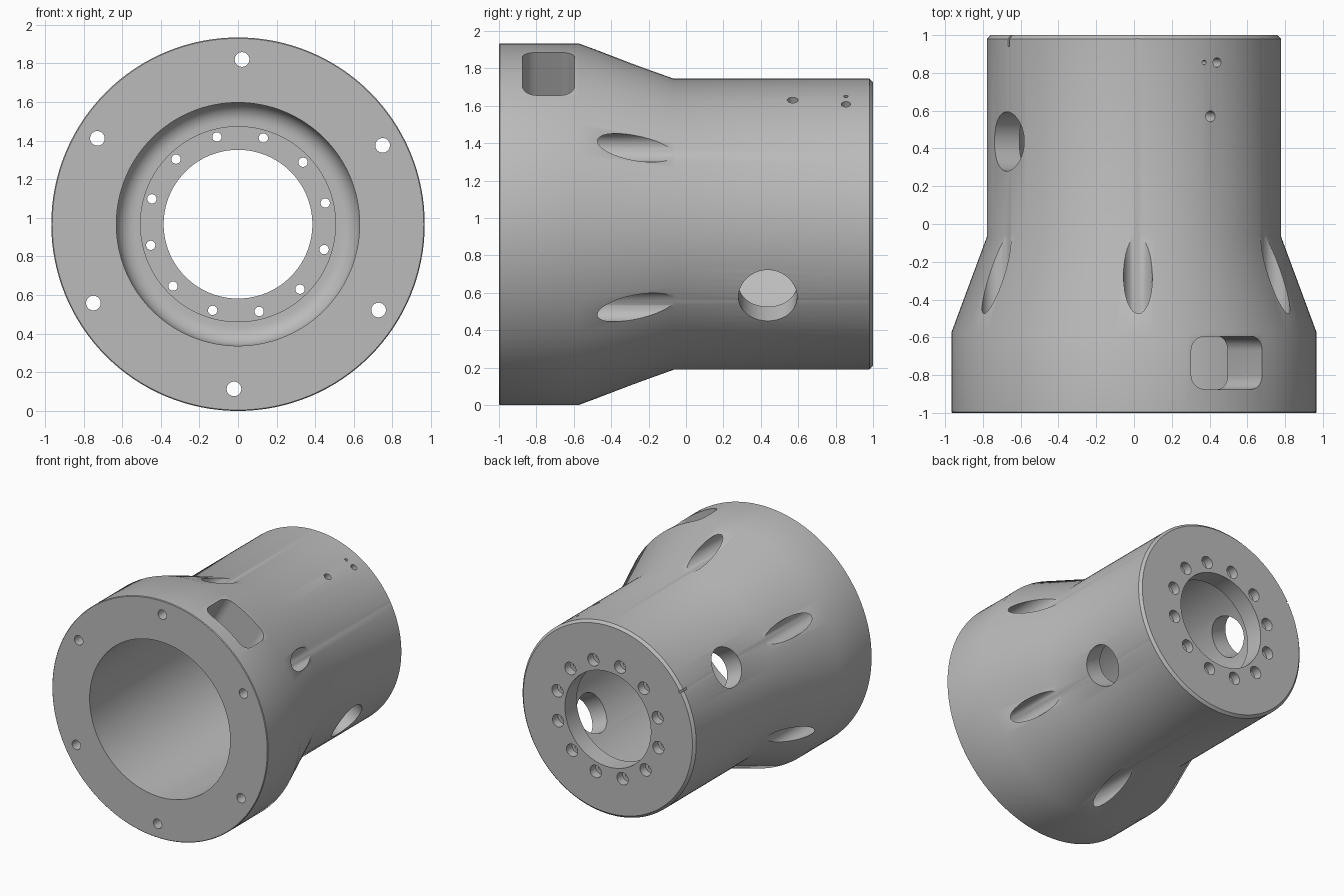
import bpy
import bmesh
from math import radians, sin, cos, pi
from mathutils import Matrix, Vector

cube = bpy.data.objects.get("Cube")
if cube:
    bpy.data.objects.remove(cube, do_unlink=True)

R = 0.967                      # largest radius, also the height of the axis
AXIS = Matrix.Translation((0, 0, R))
BOLT_ANGLE = 28.6              # angle of the first front bolt


def new_object(name, bm):
    bmesh.ops.recalc_face_normals(bm, faces=bm.faces)
    mesh = bpy.data.meshes.new(name)
    bm.to_mesh(mesh)
    bm.free()
    obj = bpy.data.objects.new(name, mesh)
    bpy.context.collection.objects.link(obj)
    return obj


def around(angle):
    """Frame whose z points outward from the axis, with y along the axis."""
    return AXIS @ Matrix.Rotation(radians(90 - angle), 4, 'Y')


def rod(bm, frame, radius, length, segments=32):
    bmesh.ops.create_cone(bm, cap_ends=True, segments=segments, radius1=radius,
                          radius2=radius, depth=length, matrix=frame)


def axial_ring(name, count, first, distance, radius, y0, y1):
    """Ring of cutters parallel to the axis."""
    bm = bmesh.new()
    for i in range(count):
        frame = around(first + i * 360 / count)
        place = Matrix.Translation((0, (y0 + y1) / 2, distance))
        rod(bm, frame @ place @ Matrix.Rotation(pi / 2, 4, 'X'), radius, y1 - y0)
    return new_object(name, bm)


def box(name, angle, size, centre, rounding=0):
    """Cutter block, optionally rounded on its outward-running edges."""
    bm = bmesh.new()
    bmesh.ops.create_cube(bm, size=1, matrix=Matrix.Diagonal((*size, 1)))
    if rounding:
        edges = [e for e in bm.edges
                 if abs(e.verts[0].co.z - e.verts[1].co.z) > size[2] / 2]
        bmesh.ops.bevel(bm, geom=edges, offset=rounding, segments=8,
                        profile=0.5, affect='EDGES')
    bm.transform(around(angle) @ Matrix.Translation(centre))
    return new_object(name, bm)


# Housing: closed (radius, y) profile turned around the axis
profile = [(0.63, -1), (R - 0.005, -1), (R, -0.995), (R, -0.575),
           (0.778, -0.065), (0.778, 0.98), (0.758, 1), (0.385, 1),
           (0.385, 0.85), (0.505, 0.85), (0.505, 0.82), (0.535, 0.82)]
profile += [(0.535 + 0.095 * sin(a), 0.725 + 0.095 * cos(a))
            for a in (radians(11.25 * i) for i in range(1, 9))]

bm = bmesh.new()
ring = [bm.verts.new((r, y, 0)) for r, y in profile]
edges = [bm.edges.new((ring[i - 1], ring[i])) for i in range(len(ring))]
bmesh.ops.spin(bm, geom=ring + edges, cent=(0, 0, 0), axis=(0, 1, 0),
               angle=2 * pi, steps=128, use_merge=True, use_duplicate=False)
bmesh.ops.remove_doubles(bm, verts=bm.verts, dist=0.0001)
bm.transform(AXIS)
housing = new_object("flanged_housing", bm)

cutters = [
    # Front flange bolt holes and the long recesses behind them
    axial_ring("bolt_recess_cutter", 6, BOLT_ANGLE, 0.853, 0.0765, -0.8, 1.1),
    axial_ring("bolt_hole_cutter", 6, BOLT_ANGLE, 0.853, 0.038, -1.1, -0.7),
    # Back plate screw holes with counterbores
    axial_ring("screw_hole_cutter", 12, BOLT_ANGLE - 15, 0.465, 0.024, 0.7, 1.1),
    axial_ring("screw_counterbore_cutter", 12, BOLT_ANGLE - 15, 0.465, 0.05, 0.93, 1.1),
    # Side window into the bore, and the notch on the back rim
    box("window_cutter", 58.6, (0.44, 0.28, 0.7), (0, -0.735, 0.75), 0.075),
    box("notch_cutter", 148.6, (0.016, 0.12, 0.08), (0, 1.0, 0.785)),
]

# Cross hole through both walls
bm = bmesh.new()
rod(bm, around(-30) @ Matrix.Translation((0, 0.437, 0)), 0.157, 2, 64)
cutters.append(new_object("cross_hole_cutter", bm))

# Small radial holes in the barrel
bm = bmesh.new()
for x, y, radius in ((0.041, 0.855, 0.025), (-0.039, 0.855, 0.012), (0, 0.57, 0.029)):
    rod(bm, around(58.6) @ Matrix.Translation((x, y, 0.75)), radius, 0.2, 24)
cutters.append(new_object("small_hole_cutter", bm))

# Cut everything and keep only the finished housing
for cutter in cutters:
    mod = housing.modifiers.new(cutter.name, 'BOOLEAN')
    mod.operation = 'DIFFERENCE'
    mod.solver = 'EXACT'
    mod.object = cutter
    cutter.hide_render = True
bpy.context.view_layer.update()
depsgraph = bpy.context.evaluated_depsgraph_get()
finished = bpy.data.meshes.new_from_object(housing.evaluated_get(depsgraph))
housing.modifiers.clear()
housing.data = finished
for cutter in cutters:
    bpy.data.objects.remove(cutter, do_unlink=True)

# Plain grey metal
grey = bpy.data.materials.new("machined_grey")
grey.use_nodes = True
colour = (0.5, 0.5, 0.5, 1)
grey.diffuse_color = colour
grey.node_tree.nodes["Principled BSDF"].inputs["Base Color"].default_value = colour
finished.materials.clear()
finished.materials.append(grey)

bpy.ops.object.select_all(action='DESELECT')
housing.select_set(True)
bpy.context.view_layer.objects.active = housing
bpy.ops.object.shade_smooth_by_angle(angle=radians(30))
